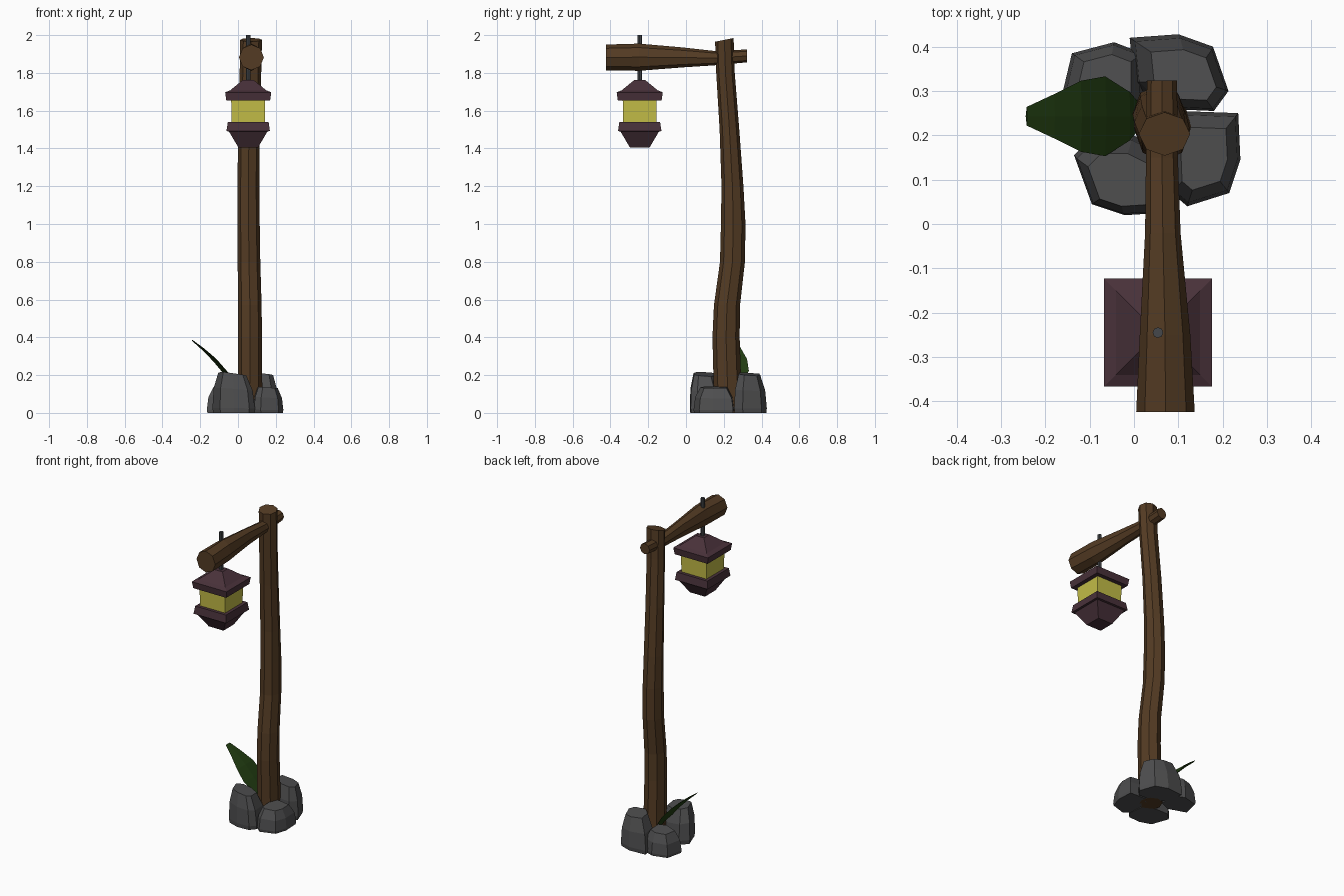
import bpy, bmesh, math
from mathutils import Vector

if "Cube" in bpy.data.objects:
    bpy.data.objects.remove(bpy.data.objects["Cube"])


def material(name, rgb):
    m = bpy.data.materials.new(name)
    m.diffuse_color = (*rgb, 1)
    m.use_nodes = True
    m.node_tree.nodes["Principled BSDF"].inputs["Base Color"].default_value = m.diffuse_color
    return m


WOOD = material("brown wood", (0.088, 0.044, 0.017))
METAL = material("plum painted metal", (0.066, 0.031, 0.042))
GLASS = material("yellow glass", (0.54, 0.50, 0.062))
STONE = material("grey stone", (0.076, 0.076, 0.078))
LEAF = material("dark green leaf", (0.016, 0.048, 0.006))
IRON = material("dark iron", (0.058, 0.064, 0.07))


def loft(name, rings, mat):
    """Closed flat-shaded body through rings of equal point count."""
    bm = bmesh.new()
    loops = [[bm.verts.new(p) for p in ring] for ring in rings]
    n = len(loops[0])
    for a, b in zip(loops, loops[1:]):
        for i in range(n):
            j = (i + 1) % n
            bm.faces.new((a[i], a[j], b[j], b[i]))
    bm.faces.new(loops[0][::-1])
    bm.faces.new(loops[-1])
    bmesh.ops.recalc_face_normals(bm, faces=bm.faces[:])
    me = bpy.data.meshes.new(name)
    bm.to_mesh(me)
    bm.free()
    me.materials.append(mat)
    ob = bpy.data.objects.new(name, me)
    bpy.context.collection.objects.link(ob)
    return ob


def circle(n, phase=0.0):
    return [(math.cos(phase + 2 * math.pi * i / n), math.sin(phase + 2 * math.pi * i / n))
            for i in range(n)]


OCT = circle(8)

# Bent octagonal post: z, centre x, centre y, radius x, radius y
post = [(0, .064, .225, .066, .073), (.2, .064, .218, .064, .073), (.4, .064, .212, .063, .072),
        (.57, .063, .217, .062, .069), (.8, .058, .246, .060, .066), (1.0, .056, .250, .059, .065),
        (1.2, .055, .246, .058, .058), (1.5, .058, .230, .057, .052), (1.8, .066, .209, .057, .049),
        (1.975, .069, .203, .058, .049)]
rings = [[(cx + rx * c, cy + ry * s, z) for c, s in OCT] for z, cx, cy, rx, ry in post]
rings[-1] = [(x, y, z + (y - .203) * 0.2) for x, y, z in rings[-1]]
loft("post", rings, WOOD)

# Arm, thick at the front: y, centre x, centre z, radius x, radius z
arm = [(-.424, .071, 1.882, .066, .068), (-.25, .070, 1.883, .057, .072),
       (-.02, .065, 1.882, .040, .053), (.15, .063, 1.878, .036, .038), (.324, .063, 1.890, .034, .034)]
loft("arm", [[(cx + rx * c, y, cz + rz * s) for c, s in OCT] for y, cx, cz, rx, rz in arm], WOOD)

# Lantern: square sections stacked under the arm
LX, LY = .054, -.245


def square_loft(name, profile, mat):
    loft(name, [[(LX + h * sx, LY + h * sy, z) for sx, sy in ((-1, -1), (1, -1), (1, 1), (-1, 1))]
                for z, h in profile], mat)


square_loft("lantern_roof", [(1.655, .116), (1.697, .122), (1.708, .095), (1.763, .028)], METAL)
square_loft("lantern_glass", [(1.53, .088), (1.66, .090)], GLASS)
square_loft("lantern_base", [(1.405, .052), (1.49, .102), (1.492, .115), (1.54, .108)], METAL)
loft("hanging_rod", [[(LX + .012 * c, LY + .012 * s, z) for c, s in OCT] for z in (1.74, 2.0)], IRON)


# Stones: ground outline, height, top tilt
def stone(name, outline, height, tilt_x, tilt_y, shift):
    cx = sum(p[0] for p in outline) / len(outline)
    cy = sum(p[1] for p in outline) / len(outline)
    rings = []
    for t, s in ((0, .97), (.12, 1.0), (.6, .92), (1, .66)):
        ring = []
        for x, y in outline:
            dx, dy = (x - cx) * s, (y - cy) * s
            z = height * t + t * (tilt_x * dx + tilt_y * dy)
            ring.append((cx + dx + shift[0] * t * t, cy + dy + shift[1] * t * t, z))
        rings.append(ring)
    loft(name, rings, STONE)


stone("stone_front_left", [(-.135, .155), (-.095, .045), (-.02, .02), (.06, .025), (.09, .06),
                           (.08, .16), (0, .2), (-.09, .2)], .205, -.15, -.08, (-.01, -.01))
stone("stone_back_left", [(-.165, .28), (-.14, .385), (-.045, .41), (.02, .385), (.02, .27),
                          (-.05, .24)], .14, .05, -.05, (0, 0))
stone("stone_back_right", [(-.01, .42), (.10, .428), (.178, .40), (.213, .30), (.18, .255),
                           (.06, .26), (0, .32)], .205, -.1, -.1, (.01, -.005))
stone("stone_right", [(.10, .255), (.235, .25), (.24, .145), (.215, .07), (.12, .04),
                      (.085, .07), (.08, .2)], .135, -.08, 0, (0, 0))

# Leaf: x, z, half width along y; thin lens section with a sagging midrib
leaf = [(.02, .10, .02), (-.01, .155, .055), (-.065, .222, .090), (-.12, .285, .080),
        (-.18, .338, .050), (-.242, .386, .021)]
rings = []
for x, z, w in leaf:
    k = w / .09
    rings.append([(x, .243 - w, z), (x - .010 * k, .243, z - .016 * k), (x, .243 + w, z),
                  (x + .003 * k, .243, z + .004 * k)])
loft("leaf", rings, LEAF)
